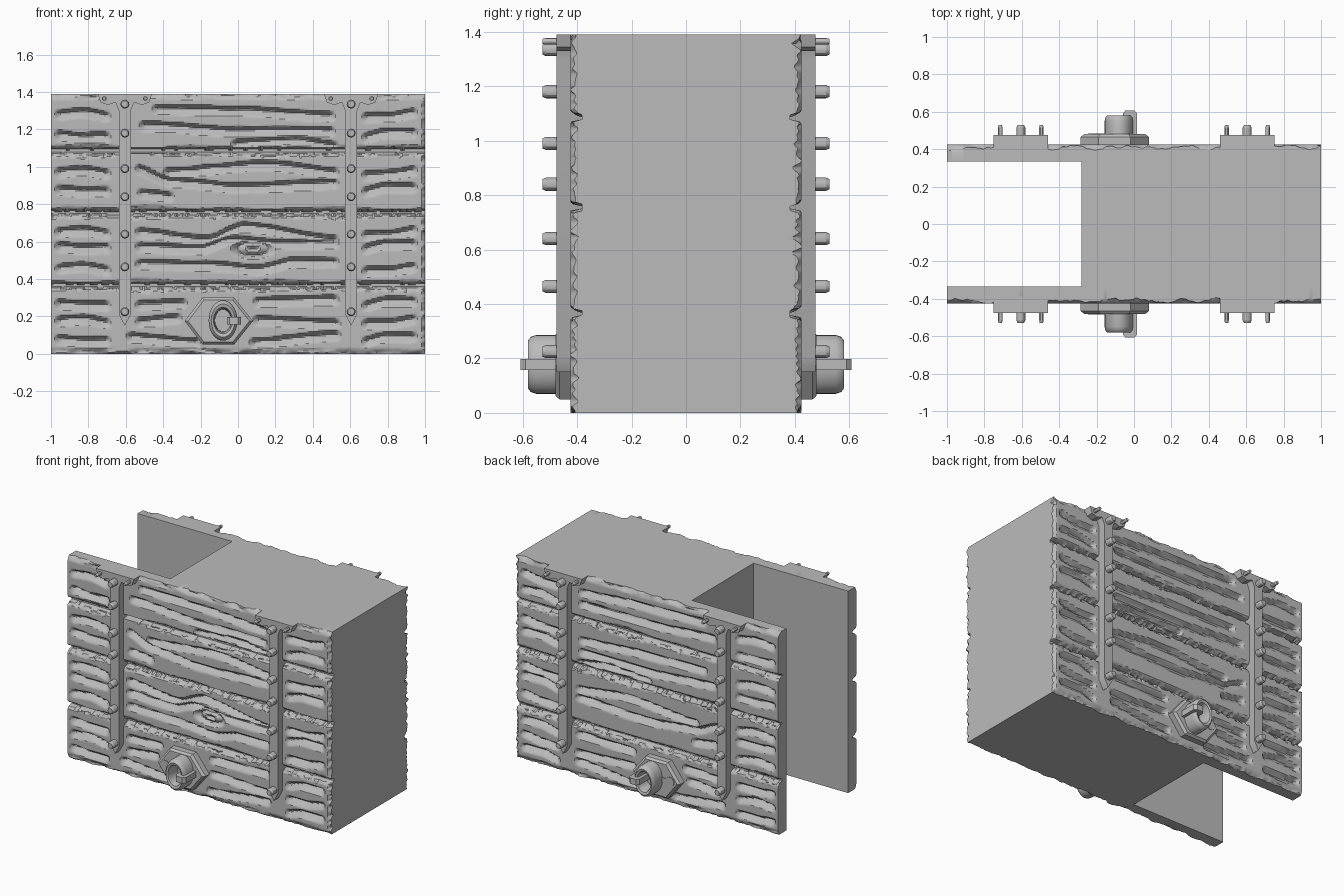
import bpy, bmesh, math
from mathutils import Vector, Matrix, noise

cube = bpy.data.objects.get("Cube")
if cube:
    bpy.data.objects.remove(cube, do_unlink=True)

mat = bpy.data.materials.new("weathered_grey")
mat.use_nodes = True
GREY = (0.5, 0.5, 0.5, 1)
mat.diffuse_color = GREY
mat.node_tree.nodes["Principled BSDF"].inputs["Base Color"].default_value = GREY

HEIGHT = 1.39
FACE, INNER = 0.425, 0.335
SEAMS = (1.085, 0.755, 0.365)


def finish(name, bm, smooth=30):
    bmesh.ops.recalc_face_normals(bm, faces=bm.faces)
    mesh = bpy.data.meshes.new(name)
    bm.to_mesh(mesh)
    bm.free()
    obj = bpy.data.objects.new(name, mesh)
    bpy.context.collection.objects.link(obj)
    mesh.materials.append(mat)
    bpy.ops.object.select_all(action="DESELECT")
    obj.select_set(True)
    bpy.context.view_layer.objects.active = obj
    bpy.ops.object.shade_smooth_by_angle(angle=math.radians(smooth))
    return obj


def add_box(bm, low, high):
    low, high = Vector(low), Vector(high)
    size = Matrix.Diagonal((*(high - low), 1))
    bmesh.ops.create_cube(bm, size=1, matrix=Matrix.Translation((low + high) / 2) @ size)


def add_prism(bm, outline, near, far, inset=1.0):
    """Extrude an x-z outline along y, scaling the far end about its centre."""
    cx = sum(p[0] for p in outline) / len(outline)
    cz = sum(p[1] for p in outline) / len(outline)
    a = [bm.verts.new((x, near, z)) for x, z in outline]
    b = [bm.verts.new((cx + (x - cx) * inset, far, cz + (z - cz) * inset)) for x, z in outline]
    bm.faces.new(a)
    bm.faces.new(b)
    for i in range(len(a)):
        j = (i + 1) % len(a)
        bm.faces.new((a[i], a[j], b[j], b[i]))


def ellipse(cx, cz, rx, rz, count):
    steps = [math.tau * i / count for i in range(count)]
    return [(cx + rx * math.cos(t), cz + rz * math.sin(t)) for t in steps]


# Wood grain, as lines of (x, z) points for each plank
TOP_GRAIN = [
    [(-.46, 1.32), (0, 1.31), (.52, 1.28)],
    [(-.53, 1.23), (0, 1.2), (.52, 1.2)],
    [(-.04, 1.13), (.3, 1.15), (.54, 1.12)],
]
FORK_GRAIN = [
    [(-.4, .98), (.15, 1.02), (.54, .98)],
    [(-.55, 1), (-.35, .93), (0, .9), (.54, .92)],
    [(-.54, .87), (-.34, .85)],
]
KNOT_GRAIN = [
    [(-.55, .66), (-.17, .62), (.03, .69), (.54, .62)],
    [(-.55, .58), (-.2, .57), (-.04, .62), (.2, .6), (.54, .6)],
    [(-.55, .49), (-.1, .48), (.1, .46), (.3, .5), (.54, .5)],
]
LOW_GRAIN = [
    [(-.55, .27), (-.27, .28)], [(-.55, .18), (-.3, .2)], [(-.6, .1), (-.2, .07)],
    [(.08, .29), (.54, .3)], [(.08, .19), (.55, .17)], [(.06, .07), (.55, .11)],
]
END_ROWS = (1.29, 1.18, .98, .89, .66, .585, .465, .28, .185, .09)


def end_grain():
    lines = []
    for i, z in enumerate(END_ROWS):
        bend = .012 * (-1) ** i
        lines.append([(-.98, z), (-.83, z + bend), (-.68, z - .01)])
        lines.append([(.66, z - .015), (.8, z - bend), (.96, z + .01)])
    return lines


def lowered(lines, drop):
    return [[(x, z - drop) for x, z in line] for line in lines]


def line_at(line, x):
    """Height of a grain line and its end taper at x, or None outside it."""
    if not line[0][0] <= x <= line[-1][0]:
        return None
    taper = min(1, (x - line[0][0]) / .03, (line[-1][0] - x) / .03)
    for (x0, z0), (x1, z1) in zip(line, line[1:]):
        if x <= x1:
            t = (x - x0) / (x1 - x0)
            return z0 + (z1 - z0) * t * t * (3 - 2 * t), taper


def depth_at(x, z, active, knot, seed):
    n = noise.noise(Vector((x * 9, z * 35, seed)))
    fine = noise.noise(Vector((x * 38, z * 55, seed + 5)))
    depth = 0
    # Grain cuts: steep upper wall, long lower ramp
    for zc, taper in active:
        d = z - zc + .004 * n
        if -.042 < d < .016:
            cut = (.016 - d) / .02 if d > -.004 else (d + .042) / .038
            depth = max(depth, .034 * taper * min(1, cut))
    # Knot ring
    if knot:
        r = math.hypot((x - .08) / .12, (z - .56) / .055)
        if r < 1:
            depth = max(depth, .035 * min(1, (1 - r) * 3) * min(1, .35 + abs(r - .35) * 2))
    # Plank gaps with splintered borders
    for s, seam in enumerate(SEAMS):
        d = abs(z - seam + .008 * fine)
        reach = .028 + .03 * noise.noise(Vector((x * 3, s * 7, seed)))
        if d < .012:
            depth = max(depth, .042)
        elif d < reach:
            depth = max(depth, .028 * (1 - d / reach) + .014 * fine)
    # Chipped outer edges
    edge = min(z, HEIGHT - z, (1 - x) * 1.5)
    if edge < .03:
        depth = max(depth, (1 - edge / .03) * (.016 + .03 * n + .01 * fine))
    return depth


def plank_wall(name, side, lines, knot):
    cols, rows = 200, 174
    bm = bmesh.new()
    grid = []
    for i in range(cols + 1):
        x = -1 + 2 * i / cols
        active = [hit for hit in (line_at(line, x) for line in lines) if hit]
        column = []
        for j in range(rows + 1):
            z = HEIGHT * j / rows
            y = side * (FACE - depth_at(x, z, active, knot, side * 3))
            column.append(bm.verts.new((x, y, z)))
        grid.append(column)
    for a, b in zip(grid, grid[1:]):
        for j in range(rows):
            bm.faces.new((a[j], b[j], b[j + 1], a[j + 1]))
    # Close the rim and the flat inner side
    rim = [e for e in bm.edges if e.is_boundary]
    out = bmesh.ops.extrude_edge_only(bm, edges=rim)["geom"]
    inner = [v for v in out if isinstance(v, bmesh.types.BMVert)]
    for v in inner:
        v.co.y = side * INNER
    corners = [(-1, 0), (1, 0), (1, HEIGHT), (-1, HEIGHT)]
    bm.faces.new([min(inner, key=lambda v: math.hypot(v.co.x - x, v.co.z - z)) for x, z in corners])
    finish(name, bm)


ends = end_grain()
plank_wall("front_planks", -1, ends + TOP_GRAIN + FORK_GRAIN + KNOT_GRAIN + LOW_GRAIN, True)
plank_wall("back_planks", 1, ends + TOP_GRAIN[:2] + lowered(TOP_GRAIN, .33)
           + lowered(FORK_GRAIN, .37) + LOW_GRAIN, False)

# Solid core between the walls
bm = bmesh.new()
add_box(bm, (-.28, -INNER, 0), (1, INNER, HEIGHT))
finish("chest_core", bm)


def strap(name, cx, side):
    half = [(.032, .21), (.032, 1.3), (.05, 1.345), (.09, 1.33), (.13, 1.345), (.145, HEIGHT)]
    outline = [(cx, .15)] + [(cx + x, z) for x, z in half]
    outline += [(cx - x, z) for x, z in reversed(half)]
    bm = bmesh.new()
    add_prism(bm, outline, side * .38, side * .475)
    finish(name, bm)
    # Rivets down the strap and on the top bracket
    bm = bmesh.new()
    rivets = [(0, z, .024) for z in (1.335, 1.18, .99, .84, .64, .465, .225)]
    rivets += [(-.11, 1.365, .012), (.11, 1.365, .012)]
    for dx, z, r in rivets:
        ring = ellipse(cx + dx, z, r, r, 12)
        add_prism(bm, ring, side * .46, side * .515)
        add_prism(bm, ring, side * .515, side * .528, .75)
    finish(name + "_rivets", bm)


def lock(name, side):
    # Bevelled hexagonal plate
    plate = [(-.285, .175), (-.19, .3), (-.02, .3), (.08, .175), (-.02, .05), (-.19, .05)]
    bm = bmesh.new()
    add_prism(bm, plate, side * .38, side * .465)
    add_prism(bm, plate, side * .465, side * .48, .9)
    finish(name + "_plate", bm)
    # Keyhole-shaped tab
    bm = bmesh.new()
    add_prism(bm, ellipse(-.215, .18, .032, .032, 16), side * .47, side * .485)
    add_box(bm, (-.19, min(side * .47, side * .485), .165), (-.15, max(side * .47, side * .485), .195))
    finish(name + "_tab", bm)
    # Hollow rounded collar, lofted from elliptical rings
    bm = bmesh.new()
    profile = [(1, .46), (1, .55), (.94, .57), (.82, .58), (.66, .575), (.58, .55), (.55, .485), (.01, .485)]
    loops = []
    for k, y in profile:
        ring = ellipse(-.08, .178, .077 * k, .108 * k, 32)
        loops.append([bm.verts.new((x, side * y, z)) for x, z in ring])
    for a, b in zip(loops, loops[1:]):
        for i in range(len(a)):
            j = (i + 1) % len(a)
            bm.faces.new((a[i], a[j], b[j], b[i]))
    finish(name + "_collar", bm, 40)
    # Latch bar across the collar
    bm = bmesh.new()
    bar = [(-.06, .48), (-.06, .59), (-.045, .608), (0, .608), (.017, .59), (.017, .47)]
    add_prism(bm, bar, .158, .198)
    for v in bm.verts:
        v.co.y, v.co.z = side * v.co.z, v.co.y
    finish(name + "_latch", bm)


for side, label in ((-1, "front"), (1, "back")):
    strap(label + "_left_strap", .605, side)
    strap(label + "_right_strap", -.605, side)
    lock(label + "_lock", side)
